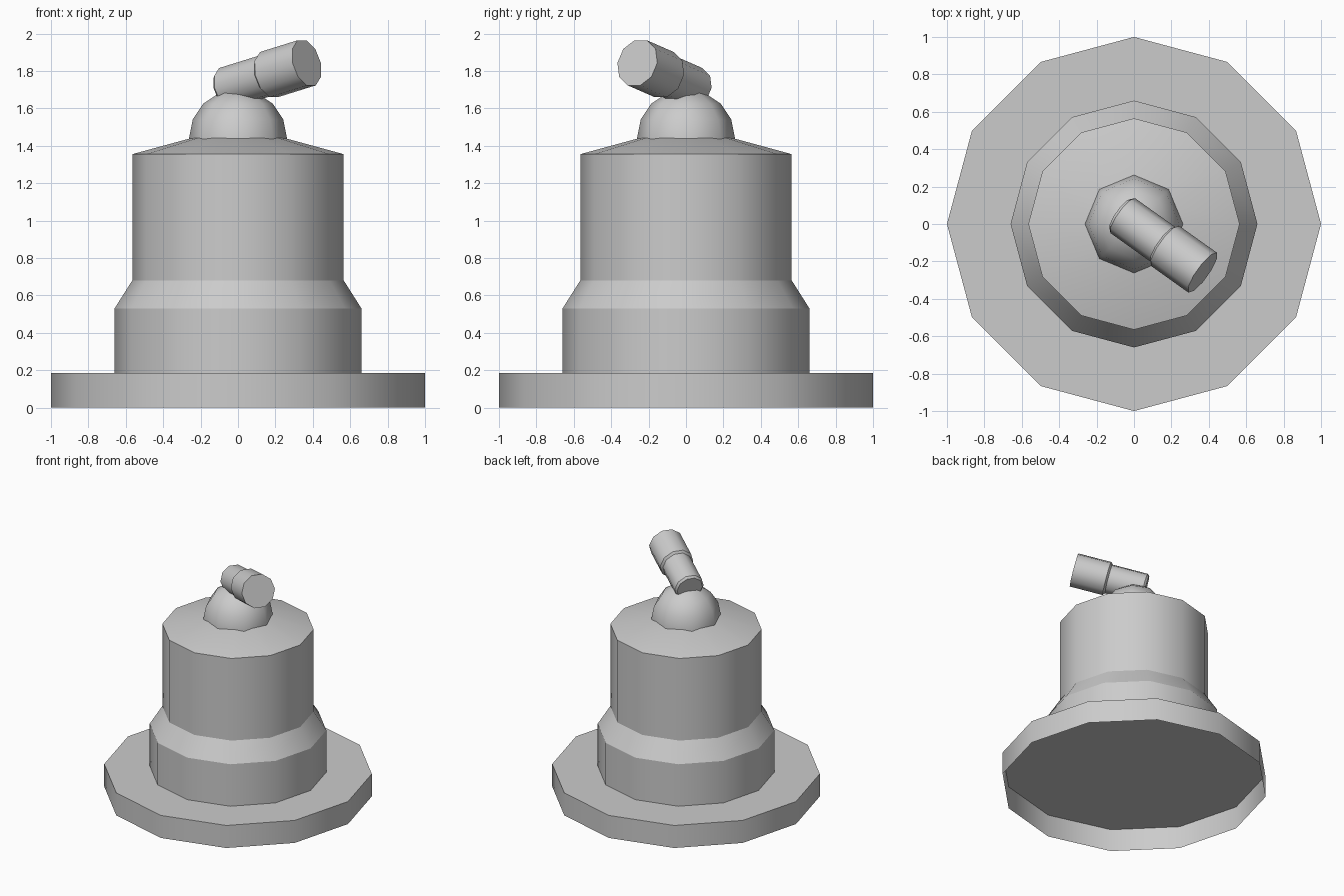
import bpy, bmesh, math
from mathutils import Vector

if "Cube" in bpy.data.objects:
    bpy.data.objects.remove(bpy.data.objects["Cube"])


def lathe(name, profile, sides, smooth_angle, caps=(True, True)):
    """Solid of revolution around z from (radius, height) pairs, ends capped on request."""
    bm = bmesh.new()
    rings = []
    for r, z in profile:
        if r == 0:
            rings.append([bm.verts.new((0, 0, z))] * sides)
            continue
        rings.append([bm.verts.new((r * math.cos(math.tau * i / sides),
                                    r * math.sin(math.tau * i / sides), z))
                      for i in range(sides)])
    for low, high in zip(rings, rings[1:]):
        for i in range(sides):
            j = (i + 1) % sides
            bm.faces.new(list(dict.fromkeys((low[i], low[j], high[j], high[i]))))
    for ring, cap in zip((rings[0], rings[-1]), caps):
        if cap and len(set(ring)) > 2:
            bm.faces.new(ring)
    bmesh.ops.recalc_face_normals(bm, faces=bm.faces)
    mesh = bpy.data.meshes.new(name)
    bm.to_mesh(mesh)
    bm.free()
    obj = bpy.data.objects.new(name, mesh)
    bpy.context.collection.objects.link(obj)
    bpy.ops.object.select_all(action='DESELECT')
    obj.select_set(True)
    bpy.context.view_layer.objects.active = obj
    bpy.ops.object.shade_smooth_by_angle(angle=math.radians(smooth_angle))
    return obj


# Wide base flange, hollow and open underneath
lathe("base_flange", [(1, 0), (1, 0.185), (0.66, 0.185)], 12, 31, (False, False))

# Stepped body with sloping shoulder, closed at the flange top
lathe("body", [(0.66, 0.185), (0.66, 0.53), (0.565, 0.68),
               (0.565, 1.355), (0.22, 1.449)], 12, 31)

# Rounded dome, low-poly half sphere
dome_r, dome_z = 0.262, 1.44
dome = [(dome_r, dome_z - 0.04)]
dome += [(dome_r * math.cos(a), dome_z + dome_r * math.sin(a))
         for a in (math.radians(22.5 * k) for k in range(4))]
lathe("dome", dome + [(0, dome_z + dome_r)], 8, 50)

# Tilted lever: thin shank, then a thicker grip
start, end = Vector((-0.072, 0.053, 1.706)), Vector((0.367, -0.26, 1.843))
length = (end - start).length
lever = lathe("lever", [(0.1, 0), (0.114, 0.016), (0.114, 0.288), (0.131, 0.302),
                        (0.131, length)], 10, 38)
lever.location = start
lever.rotation_euler = (end - start).to_track_quat('Z', 'Y').to_euler()
